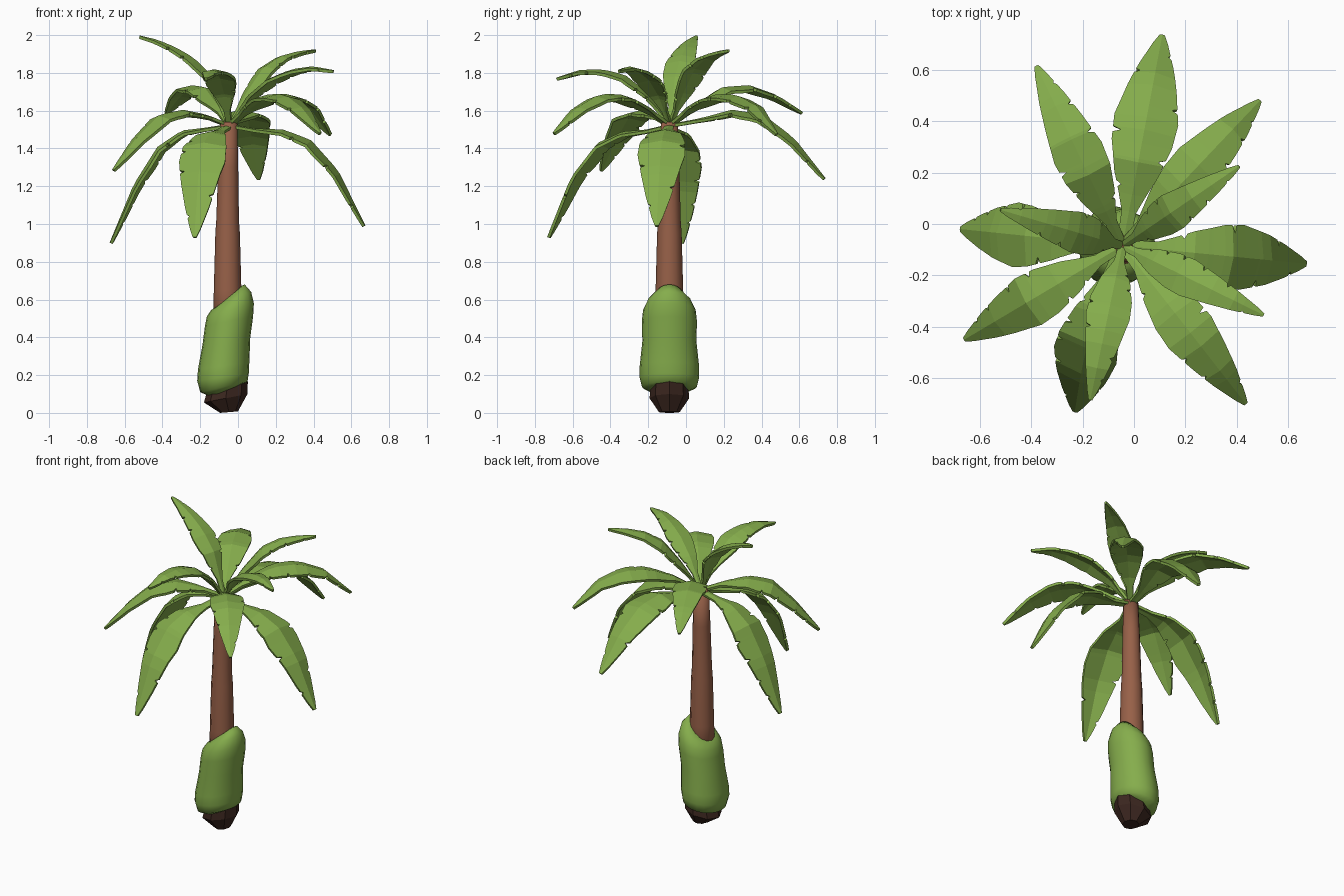
import bpy, bmesh, math, random
from mathutils import Vector

if "Cube" in bpy.data.objects:
    bpy.data.objects.remove(bpy.data.objects["Cube"])

random.seed(4)

def material(name, rgb):
    m = bpy.data.materials.new(name)
    m.diffuse_color = (*rgb, 1)
    m.use_nodes = True
    m.node_tree.nodes["Principled BSDF"].inputs["Base Color"].default_value = m.diffuse_color
    return m

GREEN = material("leaf green", (0.235, 0.418, 0.072))
BROWN = material("trunk brown", (0.31, 0.118, 0.065))
DARK = material("dark soil brown", (0.045, 0.02, 0.014))

def finish(name, bm, mat, smooth=False):
    bmesh.ops.recalc_face_normals(bm, faces=bm.faces)
    me = bpy.data.meshes.new(name)
    bm.to_mesh(me)
    bm.free()
    me.materials.append(mat)
    for p in me.polygons:
        p.use_smooth = smooth
    ob = bpy.data.objects.new(name, me)
    bpy.context.collection.objects.link(ob)
    return ob

def loft(name, rings, sides, mat, smooth, cy=-0.088):
    """Rings are (left x, left z, right x, right z, half depth in y)."""
    bm = bmesh.new()
    loops = []
    for lx, lz, rx, rz, hy in rings:
        loop = []
        for i in range(sides):
            a = 2 * math.pi * i / sides
            f = (1 + math.cos(a)) / 2
            loop.append(bm.verts.new((lx + (rx - lx) * f, cy + hy * math.sin(a),
                                      lz + (rz - lz) * f)))
        loops.append(loop)
    for a, b in zip(loops, loops[1:]):
        for i in range(sides):
            j = (i + 1) % sides
            bm.faces.new((a[i], a[j], b[j], b[i]))
    bm.faces.new(loops[0])
    bm.faces.new(loops[-1])
    return finish(name, bm, mat, smooth)

# trunk
trunk = [(-0.055, 0.35, 0.080), (-0.055, 0.65, 0.073), (-0.055, 0.95, 0.065),
         (-0.055, 1.02, 0.060), (-0.052, 1.30, 0.053), (-0.049, 1.54, 0.045)]
loft("trunk", [(x - r, z, x + r, z, r) for x, z, r in trunk], 12, BROWN, True)

# slanted green pod around the foot of the trunk
loft("pod", [(-0.145, 0.085, 0.028, 0.155, 0.10),
             (-0.20, 0.11, 0.050, 0.165, 0.145),
             (-0.216, 0.17, 0.057, 0.21, 0.158),
             (-0.212, 0.23, 0.060, 0.27, 0.157),
             (-0.188, 0.36, 0.065, 0.40, 0.143),
             (-0.175, 0.46, 0.080, 0.51, 0.146),
             (-0.165, 0.51, 0.084, 0.58, 0.139),
             (-0.142, 0.545, 0.070, 0.64, 0.115),
             (-0.115, 0.56, 0.035, 0.68, 0.075),
             (-0.08, 0.565, 0.005, 0.665, 0.03)], 20, GREEN, True)

# faceted root core under the pod
loft("root_core", [(-0.095, 0.0, 0.0, 0.008, 0.055),
                   (-0.18, 0.055, 0.050, 0.10, 0.105),
                   (-0.165, 0.11, 0.052, 0.165, 0.10),
                   (-0.15, 0.15, 0.03, 0.21, 0.06)], 8, DARK, False)

# leaves: tip x, tip y, full width, sideways bow,
# ridge heights at 20/40/60/80/100 % of the reach
CROWN = Vector((-0.045, -0.085))
LEAVES = {
    "low_leaf_back": (0.11, 0.735, 0.25, 0, (1.555, 1.60, 1.575, 1.45, 1.24)),
    "low_leaf_right": (0.67, -0.155, 0.25, 0, (1.50, 1.495, 1.44, 1.28, 0.99)),
    "low_leaf_front": (-0.23, -0.73, 0.25, -0.027, (1.495, 1.485, 1.425, 1.255, 0.93)),
    "low_leaf_left": (-0.675, -0.02, 0.25, 0, (1.505, 1.49, 1.405, 1.205, 0.90)),
    "mid_leaf_back_left": (-0.38, 0.615, 0.20, 0, (1.63, 1.72, 1.73, 1.68, 1.59)),
    "mid_leaf_back_right": (0.49, 0.48, 0.20, 0, (1.62, 1.68, 1.685, 1.625, 1.475)),
    "mid_leaf_front_right": (0.435, -0.70, 0.205, 0, (1.615, 1.68, 1.685, 1.61, 1.48)),
    "mid_leaf_front_left": (-0.66, -0.45, 0.205, 0, (1.575, 1.60, 1.575, 1.45, 1.285)),
    "top_leaf_left": (-0.52, 0.055, 0.16, 0, (1.78, 1.875, 1.93, 1.97, 1.993)),
    "top_leaf_back_right": (0.41, 0.225, 0.15, 0, (1.69, 1.825, 1.885, 1.91, 1.92)),
    "top_leaf_right": (0.505, -0.355, 0.15, 0, (1.68, 1.77, 1.815, 1.83, 1.81)),
    "top_leaf_front": (-0.17, -0.685, 0.17, 0, (1.69, 1.785, 1.815, 1.81, 1.77)),
}
# share of the full width along the length of the leaf
WIDTHS = [(0, 0.17), (0.14, 0.22), (0.21, 0.42), (0.29, 0.67), (0.42, 0.94),
          (0.53, 1.0), (0.69, 0.76), (0.82, 0.52), (0.95, 0.22), (1, 0.07)]

def lerp_table(table, u):
    for (u0, v0), (u1, v1) in zip(table, table[1:]):
        if u <= u1:
            return v0 + (v1 - v0) * (u - u0) / (u1 - u0)
    return table[-1][1]

def leaf(name, tx, ty, width, bow, heights):
    heights = [(0, 1.525)] + [((i + 1) / 5, z) for i, z in enumerate(heights)]
    reach = Vector((tx, ty)) - CROWN
    d = reach.normalized()
    side = Vector((-d.y, d.x, 0))

    def at_reach(u):
        p = CROWN + reach * u
        z = lerp_table(heights, u)
        return Vector((p.x, p.y, z)) + side * bow * math.sin(math.pi * u)

    # map share of length to share of reach
    knots = [at_reach(i / 5) for i in range(6)]
    total = [0]
    for a, b in zip(knots, knots[1:]):
        total.append(total[-1] + (b - a).length)
    by_length = [(s / total[-1], i / 5) for i, s in enumerate(total)]

    def point(s):
        return at_reach(lerp_table(by_length, s))

    # stations along the ridge, with small torn notches on either edge
    stations = {s: (1, 1) for s in (0, 0.14, 0.21, 0.29, 0.42, 0.53, 0.69, 0.82, 0.95, 1)}
    for s in (0.25, 0.35, 0.475, 0.61, 0.755, 0.885):
        s += random.uniform(-0.015, 0.015)
        cut = random.choice(((0.74, 1), (1, 0.74), (1, 0.8)))
        stations[s - 0.012] = stations[s + 0.012] = (1, 1)
        stations[s] = cut
    bm = bmesh.new()
    rows = []
    for s in sorted(stations):
        l, r = stations[s]
        p = point(s)
        t = point(min(s + 0.1, 1)) - point(max(s - 0.1, 0))
        n = t.cross(side).normalized()
        n = n if n.z > 0 else -n
        h = width / 2 * lerp_table(WIDTHS, s)
        p -= n * 0.003
        rows.append([bm.verts.new(p + side * h * l - n * h * l * 0.22),
                     bm.verts.new(p),
                     bm.verts.new(p - side * h * r - n * h * r * 0.22)])
    for a, b in zip(rows, rows[1:]):
        for i in (0, 1):
            bm.faces.new((a[i], a[i + 1], b[i + 1], b[i]))
    ob = finish(name, bm, GREEN)
    mod = ob.modifiers.new("thickness", 'SOLIDIFY')
    mod.thickness = 0.016
    mod.offset = 0

for name, spec in LEAVES.items():
    leaf(name, *spec)
